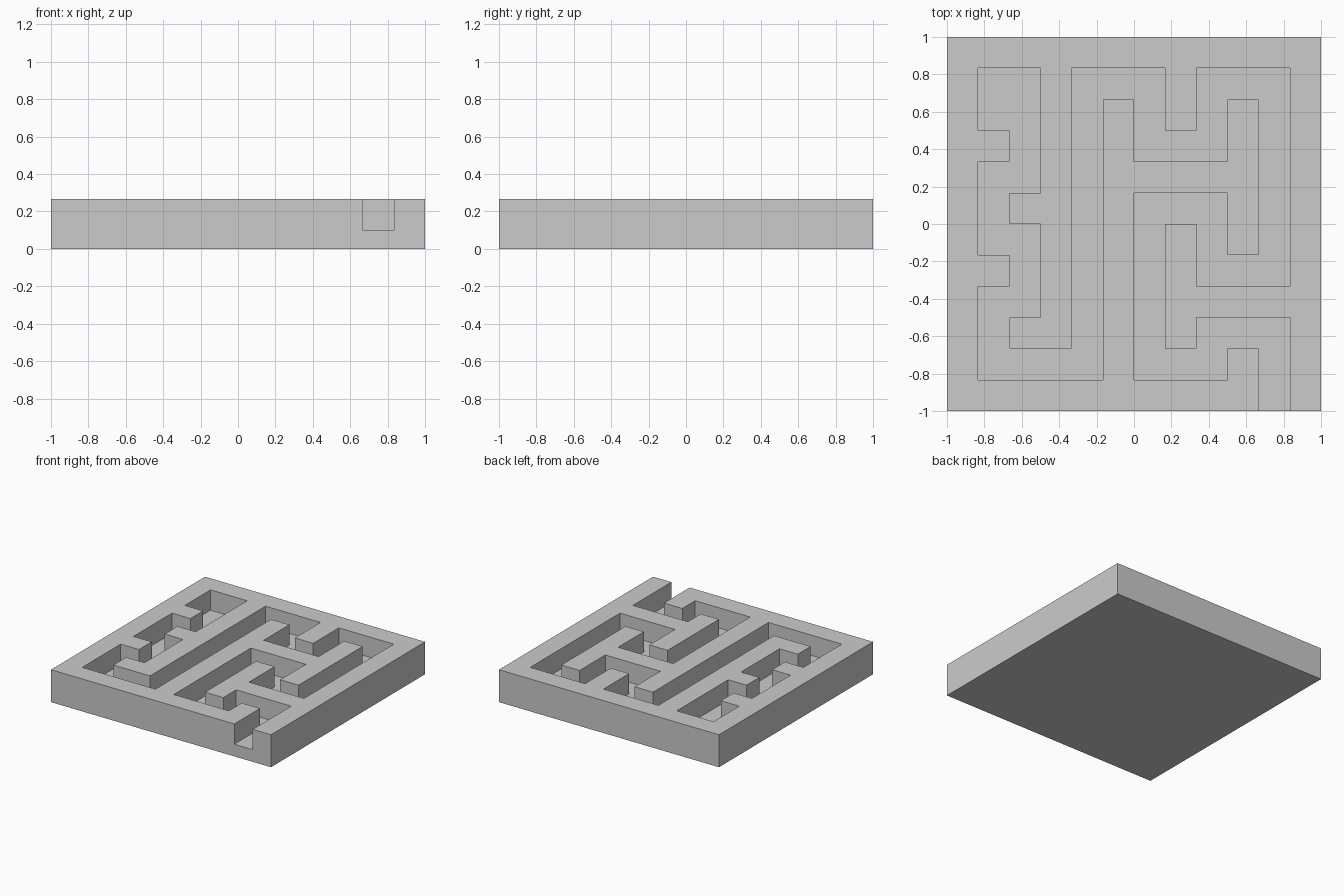
import bpy, bmesh

if "Cube" in bpy.data.objects:
    bpy.data.objects.remove(bpy.data.objects["Cube"])

CELL = 1 / 6            # maze grid unit
FLOOR = 0.1
TOP = FLOOR + CELL


def prism(name, points, z0, z1):
    """Extrude a flat outline from z0 to z1."""
    bm = bmesh.new()
    face = bm.faces.new([bm.verts.new((x, y, z0)) for x, y in points])
    ext = bmesh.ops.extrude_face_region(bm, geom=[face], use_keep_orig=True)
    verts = [g for g in ext["geom"] if isinstance(g, bmesh.types.BMVert)]
    bmesh.ops.translate(bm, verts=verts, vec=(0, 0, z1 - z0))
    bmesh.ops.recalc_face_normals(bm, faces=bm.faces)
    mesh = bpy.data.meshes.new(name)
    bm.to_mesh(mesh)
    bm.free()
    obj = bpy.data.objects.new(name, mesh)
    bpy.context.collection.objects.link(obj)
    return obj


# Solid square block
block = prism("maze_block", [(-1, -1), (1, -1), (1, 1), (-1, 1)], 0, TOP)

# Channel outline: alternating y and x moves, entering through the front edge
moves = [3, -1, -1, -3, 6, 3, -2, 1, 5, -1, -2, -3, 2, -1, -9, -4,
         3, 1, 1, -1, 3, 1, 1, -1, 2, 2, -4, -1, -1, 1, -3, -1,
         -1, 2, 9, 3, -2, 1, 2, 3, -7, -3, 2, -1, -4, 1, 1, 3, -4]
x, y = 4, -7
outline = [(x * CELL, y * CELL)]
for i, step in enumerate(moves):
    if i % 2:
        x += step
    else:
        y += step
    outline.append((x * CELL, y * CELL))
channel = prism("channel_cutter", outline, FLOOR, TOP + 0.2)
channel.hide_render = True

# Carve the channel into the block
cut = block.modifiers.new("carve_channel", 'BOOLEAN')
cut.operation = 'DIFFERENCE'
cut.solver = 'EXACT'
cut.object = channel
bpy.context.view_layer.objects.active = block
bpy.ops.object.modifier_apply(modifier=cut.name)
bpy.data.objects.remove(channel)
